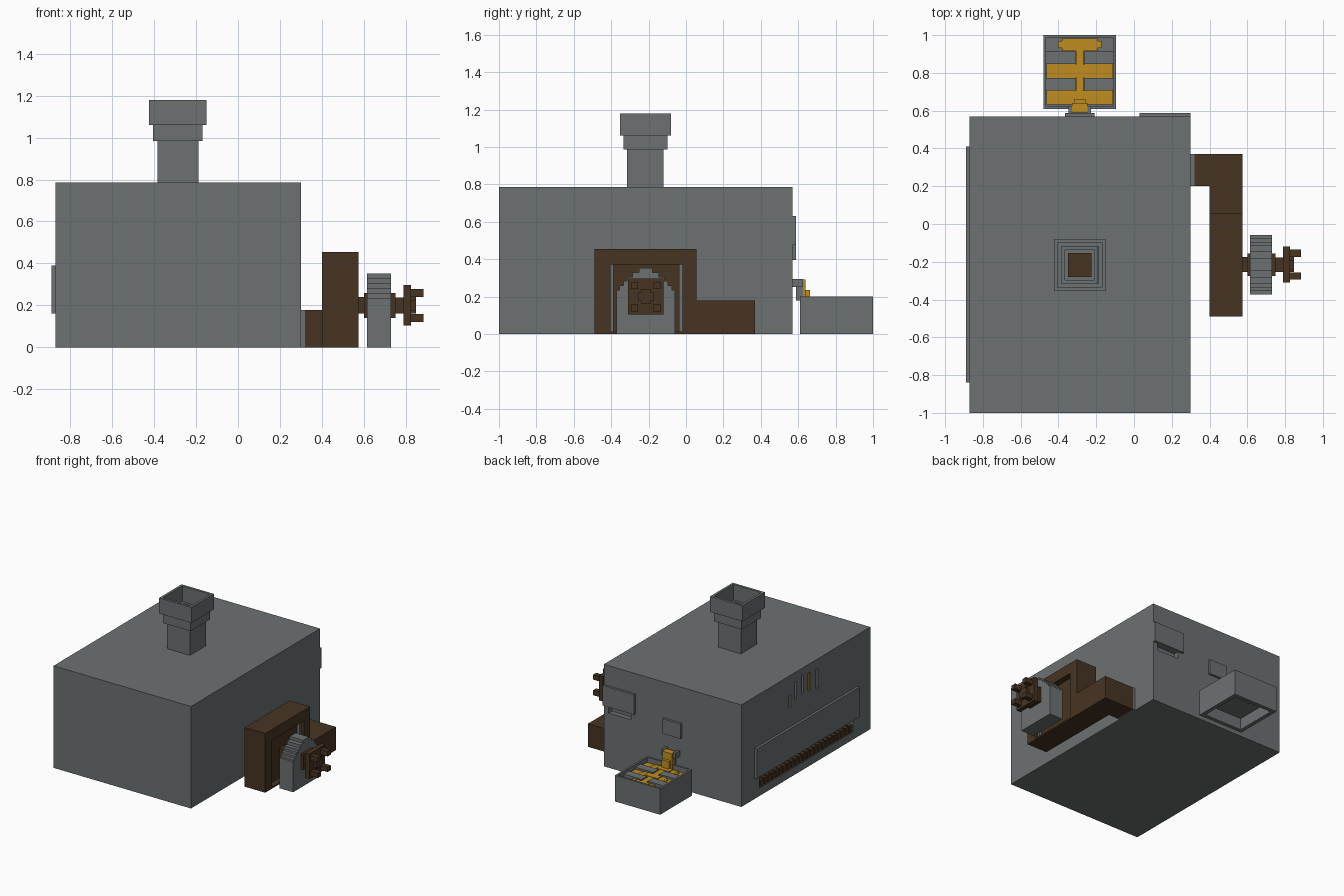
import bpy, bmesh
from mathutils import Vector

cube = bpy.data.objects.get("Cube")
if cube:
    bpy.data.objects.remove(cube, do_unlink=True)


def material(name, rgb):
    m = bpy.data.materials.new(name)
    m.use_nodes = True
    col = (*rgb, 1)
    m.diffuse_color = col
    m.node_tree.nodes["Principled BSDF"].inputs["Base Color"].default_value = col
    return m


GRAY = material("stone gray", (0.15, 0.165, 0.165))
BROWN = material("dark brown", (0.062, 0.034, 0.016))
GOLD = material("molten gold", (0.53, 0.27, 0.014))


def finish(name, bm, mat):
    bmesh.ops.recalc_face_normals(bm, faces=bm.faces)
    mesh = bpy.data.meshes.new(name)
    bm.to_mesh(mesh)
    bm.free()
    ob = bpy.data.objects.new(name, mesh)
    bpy.context.collection.objects.link(ob)
    if mat:
        mesh.materials.append(mat)
    return ob


def boxes(name, mat, *ranges):
    """One object of boxes, each given as x, y and z ranges."""
    bm = bmesh.new()
    for rs in ranges:
        new = bmesh.ops.create_cube(bm, size=1)["verts"]
        for v in new:
            v.co = Vector([a + (c + 0.5) * (b - a) for c, (a, b) in zip(v.co, rs)])
    return finish(name, bm, mat)


def prism(name, mat, points, x0, x1):
    """A y-z outline extruded along x."""
    bm = bmesh.new()
    face = bm.faces.new([bm.verts.new((x0, y, z)) for y, z in points])
    out = bmesh.ops.extrude_face_region(bm, geom=[face])["geom"]
    for v in out:
        if isinstance(v, bmesh.types.BMVert):
            v.co.x = x1
    return finish(name, bm, mat)


def cut(ob, *ranges):
    """Carve boxes out of an object."""
    for r in ranges:
        tool = boxes("cutter", None, r)
        tool.hide_render = True
        mod = ob.modifiers.new("cut", "BOOLEAN")
        mod.operation, mod.solver, mod.object = "DIFFERENCE", "EXACT", tool
        bpy.context.view_layer.objects.active = ob
        bpy.ops.object.modifier_apply(modifier=mod.name)
        bpy.data.objects.remove(tool, do_unlink=True)


def around(cx, cy, half, z):
    return ((cx - half, cx + half), (cy - half, cy + half), z)


# Main housing with side slots, a long tray recess and a back slot
body = boxes("main_housing", GRAY, ((-0.87, 0.30), (-1, 0.57), (0, 0.785)))
slots = [(-0.02, 0.54, 0.63), (-0.09, 0.58, 0.71), (-0.175, 0.59, 0.73),
         (-0.255, 0.58, 0.72), (-0.35, 0.56, 0.71)]
cut(body, *[((-0.9, -0.85), (y - 0.013, y + 0.013), (a, b)) for y, a, b in slots])
cut(body, ((-0.9, -0.82), (-0.79, 0.35), (0.06, 0.155)),
    ((0.07, 0.26), (0.53, 0.6), (0.42, 0.475)))
y, a, b = slots[3]
boxes("glowing_slot", GOLD, ((-0.862, -0.849), (y - 0.012, y + 0.012), (a, b)))

# Long side panel over a row of brown teeth
boxes("side_panel", GRAY, ((-0.89, -0.87), (-0.84, 0.41), (0.16, 0.39)))
teeth = [((-0.865, -0.82), (-0.785 + i * 0.047, -0.75 + i * 0.047), (0.06, 0.115))
         for i in range(24)]
boxes("side_tray_teeth", BROWN, *teeth, ((-0.86, -0.82), (-0.79, 0.35), (0.06, 0.1)))

# Back plates
boxes("back_hood", GRAY, ((0.03, 0.30), (0.57, 0.588), (0.475, 0.63)))
boxes("back_plate", GRAY, ((-0.365, -0.21), (0.57, 0.588), (0.395, 0.51)))

# Stepped hollow chimney
CX, CY = -0.287, -0.217
tiers = [(0.0975, 0.079, 0.785, 0.985), (0.118, 0.098, 0.985, 1.06),
         (0.137, 0.118, 1.06, 1.18)]
for i, (half, inner, z0, z1) in enumerate(tiers):
    tier = boxes(f"chimney_tier_{i + 1}", GRAY, around(CX, CY, half, (z0, z1)))
    cut(tier, around(CX, CY, inner, (z0 - 0.1, z1 + 0.1)))
boxes("chimney_base", BROWN, around(CX, CY, 0.063, (0.78, 0.793)))

# Brown furnace block joined to the housing by an elbow
furnace = prism("furnace_block", BROWN,
                [(-0.49, 0), (0.37, 0), (0.37, 0.178), (0.055, 0.178),
                 (0.055, 0.455), (-0.49, 0.455)], 0.40, 0.575)
cut(furnace, ((0.53, 0.6), (-0.405, -0.02), (0.012, 0.372)))
boxes("furnace_elbow", BROWN, ((0.32, 0.40), (0.20, 0.37), (0, 0.178)))
boxes("elbow_collar", GRAY, ((0.30, 0.32), (0.20, 0.37), (0, 0.178)))
boxes("furnace_liner", GRAY, *[((0.53, 0.55), (y, y + 0.017), (0.012, 0.372))
                               for y in (-0.405, -0.037)])

# Stepped arch gate
GY, GZ = -0.215, 0.2
half_arch, low = [(0.157, 0)], None
for half, z in [(0.157, 0.235), (0.14, 0.258), (0.12, 0.282), (0.1, 0.305),
                (0.07, 0.33), (0.035, 0.353)]:
    if low is not None:
        half_arch.append((half, low))
    half_arch.append((half, z))
    low = z
outline = [(GY + h, z) for h, z in half_arch] + [(GY - h, z) for h, z in reversed(half_arch)]
prism("arch_gate", GRAY, outline, 0.615, 0.73)


# Axle, hub plate and four-pronged handle
def on_axle(x0, x1, half, dy=0, dz=0):
    return ((x0, x1), (GY + dy - half, GY + dy + half), (GZ + dz - half, GZ + dz + half))


boxes("axle", BROWN, on_axle(0.53, 0.60, 0.04), on_axle(0.60, 0.615, 0.06),
      on_axle(0.73, 0.75, 0.06), on_axle(0.75, 0.79, 0.038))
boxes("hub_plate", BROWN, on_axle(0.79, 0.825, 0.096))
boxes("hub_prongs", BROWN, *[on_axle(0.825, 0.885, 0.019, sy * 0.06, sz * 0.06)
                             for sy in (-1, 1) for sz in (-1, 1)])
w, n = 0.04, 0.025
prism("hub_boss", BROWN, [(GY + p, GZ + q) for p, q in
      [(w, n), (n, n), (n, w), (-n, w), (-n, n), (-w, n),
       (-w, -n), (-n, -n), (-n, -w), (n, -w), (n, -n), (w, -n)]], 0.825, 0.848)

# Pouring spout
SX = -0.287
boxes("spout_channel", GRAY, ((SX - 0.06, SX + 0.06), (0.57, 0.625), (0.25, 0.27)),
      ((SX - 0.06, SX - 0.04), (0.57, 0.625), (0.27, 0.295)),
      ((SX + 0.04, SX + 0.06), (0.57, 0.625), (0.27, 0.295)),
      ((SX - 0.04, SX + 0.04), (0.588, 0.625), (0.18, 0.25)))
boxes("spout_pour", GOLD, ((SX - 0.04, SX + 0.04), (0.59, 0.64), (0.27, 0.29)),
      ((SX - 0.04, SX + 0.04), (0.625, 0.64), (0.165, 0.27)),
      ((SX - 0.03, SX + 0.03), (0.64, 0.662), (0.165, 0.235)))

# Casting box, open at top and hollow below
tray = boxes("casting_box", GRAY, ((-0.48, -0.094), (0.61, 1.0), (0, 0.2)))
cut(tray, ((-0.465, -0.109), (0.625, 0.985), (0.15, 0.25)),
    ((-0.45, -0.124), (0.64, 0.97), (-0.1, 0.09)))


# Molten metal: a spine, two full troughs and stepped castings
def mirrored(half, y, hy, z):
    return ((SX - half, SX + half), (y - hy, y + hy), z)


rows = (0.67, 0.81, 0.95)
boxes("molten_troughs", GOLD, *[mirrored(0.177, y, 0.038, (0.15, 0.164)) for y in rows[:2]])
boxes("molten_spine", GOLD, ((SX - 0.02, SX + 0.02), (0.625, 0.94), (0.15, 0.175)))
boxes("molten_castings", GOLD, *[mirrored(h, y, hy, (0.15, t)) for y in rows
      for h, hy, t in ((0.115, 0.018, 0.17), (0.095, 0.033, 0.171), (0.055, 0.024, 0.178))])
boxes("mold_bars", GRAY, *[(xr, (y - 0.032, y + 0.032), (0.15, 0.18)) for y in (0.74, 0.88)
      for xr in ((-0.465, SX - 0.024), (SX + 0.024, -0.109))])
